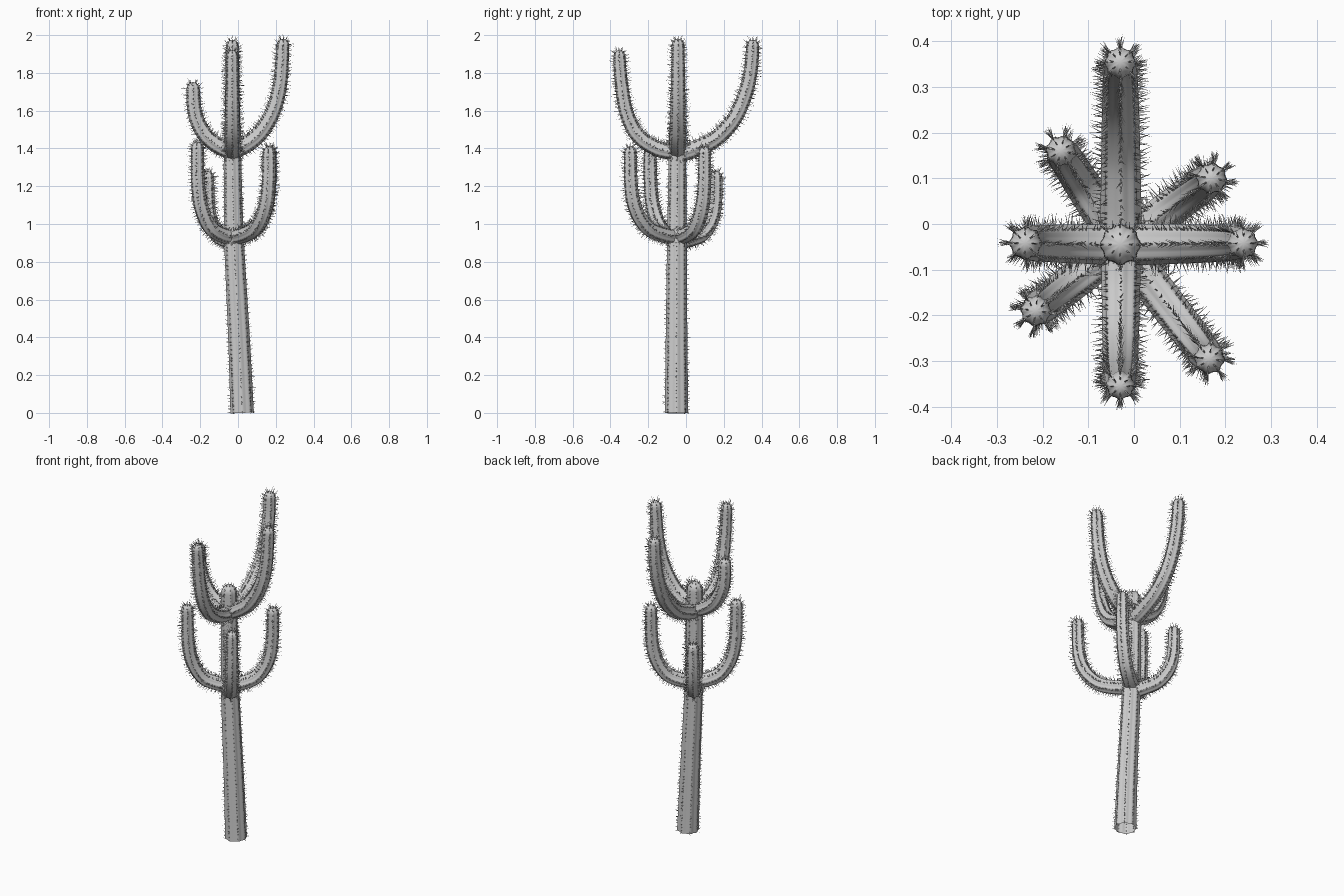
import bpy, bmesh, math, random
from mathutils import Vector

if "Cube" in bpy.data.objects:
    bpy.data.objects.remove(bpy.data.objects["Cube"])

random.seed(4)
RIBS, SEG = 8, 40


def smooth_path(pts, step=0.016):
    """Catmull-Rom through the points, resampled at an even step."""
    p = [2 * pts[0] - pts[1]] + pts + [2 * pts[-1] - pts[-2]]
    dense = []
    for i in range(1, len(p) - 2):
        a, b, c, d = p[i - 1:i + 3]
        for k in range(40):
            t = k / 40
            dense.append(0.5 * (2 * b + (c - a) * t + (2 * a - 5 * b + 4 * c - d) * t * t
                                + (3 * b - a - 3 * c + d) * t ** 3))
    dense.append(pts[-1])
    out, acc = [dense[0]], 0
    for u, v in zip(dense, dense[1:]):
        acc += (v - u).length
        if acc >= step:
            out.append(v)
            acc = 0
    out[-1] = pts[-1]
    return out


def make_object(name, bm, smooth):
    me = bpy.data.meshes.new(name)
    bm.to_mesh(me)
    bm.free()
    for f in me.polygons:
        f.use_smooth = smooth
    bpy.context.collection.objects.link(bpy.data.objects.new(name, me))


def add_spine(bm, base, direction, length, width):
    d = direction.normalized()
    u = d.orthogonal().normalized()
    w = d.cross(u)
    ring = [bm.verts.new(base - d * 0.004 + width * (u * math.cos(a) + w * math.sin(a)))
            for a in (0, 2.094, 4.189)]
    tip = bm.verts.new(base + d * length)
    for i in range(3):
        bm.faces.new((ring[i], ring[(i + 1) % 3], tip))


def stem(name, pts, side, r0, r1, spine):
    """Ribbed, round-tipped tube along a planar path, with rows of spines."""
    path = smooth_path([Vector(p) for p in pts])
    n = len(path)
    tan = [(path[min(i + 1, n - 1)] - path[max(i - 1, 0)]).normalized() for i in range(n)]
    # body rings, then dome rings
    rings = []
    for i in range(n):
        if (path[-1] - path[i]).length > r1 or i < n // 2:
            rings.append((path[i], tan[i], r0 + (r1 - r0) * i / n))
    body = len(rings)
    c = path[-1] - tan[-1] * r1
    for k in range(0, 6):
        a = k / 6 * math.pi / 2
        rings.append((c + tan[-1] * r1 * math.sin(a), tan[-1], r1 * math.cos(a)))

    def point(ring, ang):
        p, t, r = ring
        out = side * math.cos(ang) + t.cross(side) * math.sin(ang)
        return p + out * r * (0.87 + 0.13 * abs(math.cos(ang * RIBS / 2))), out

    bm = bmesh.new()
    loops = [[bm.verts.new(point(rg, 2 * math.pi * j / SEG)[0]) for j in range(SEG)] for rg in rings]
    for a, b in zip(loops, loops[1:]):
        for j in range(SEG):
            k = (j + 1) % SEG
            bm.faces.new((a[j], a[k], b[k], b[j]))
    tip = bm.verts.new(path[-1])
    for j in range(SEG):
        bm.faces.new((loops[-1][j], loops[-1][(j + 1) % SEG], tip))
    make_object(name, bm, True)

    # spines along the rib crests
    bm = bmesh.new()
    for i, rg in enumerate(rings):
        dome = i >= body
        for j in range(RIBS):
            if dome and (i - body) % 2:
                continue
            for s in (-1, 1):
                base, out = point(rg, 2 * math.pi * j / RIBS)
                t = rg[1]
                if dome:
                    out = (base - c).normalized()
                d = out + t * random.uniform(-0.1, 0.5) + t.cross(out) * s * random.uniform(0, 0.45)
                add_spine(bm, base + t * random.uniform(-0.006, 0.006), d,
                          spine * random.uniform(0.6, 1.15), 0.0018)
    make_object(name + "_spines", bm, False)


# trunk, open at the base and leaning slightly
stem("trunk", [(0.022, -0.05, 0), (0.005, -0.05, 0.4), (-0.02, -0.048, 0.9),
               (-0.028, -0.046, 1.25), (-0.03, -0.045, 1.55)], Vector((0, 1, 0)), 0.062, 0.044, 0.016)

ROOT = Vector((-0.028, -0.045, 0))


def arm(name, tip, profile, r0, r1):
    """profile: (fraction of reach, height) pairs from the trunk to the tip."""
    reach = Vector((tip[0], tip[1], 0)) - ROOT
    side = Vector((-reach.y, reach.x, 0)).normalized()
    stem(name, [ROOT + reach * f + Vector((0, 0, z)) for f, z in profile], side, r0, r1, 0.028)


# lower whorl of four arms
for name, tip, top, low in (("lower_arm_back_right", (0.17, 0.10), 1.41, 0.93),
                            ("lower_arm_back_left", (-0.16, 0.16), 1.28, 0.905),
                            ("lower_arm_front_left", (-0.215, -0.19), 1.435, 0.93),
                            ("lower_arm_front_right", (0.165, -0.295), 1.41, 0.93)):
    h = top - low
    arm(name, tip, [(0, low), (0.35, low + 0.015), (0.65, low + 0.11 * h), (0.88, low + 0.3 * h),
                    (0.98, low + 0.56 * h), (1, top)], 0.042, 0.033)

# upper whorl of four arms
arm("upper_arm_back", (-0.03, 0.355), [(0, 1.37), (0.22, 1.395), (0.5, 1.45), (0.74, 1.55),
    (0.9, 1.69), (0.975, 1.83), (1, 1.975)], 0.046, 0.034)
arm("upper_arm_front", (-0.03, -0.355), [(0, 1.38), (0.35, 1.40), (0.68, 1.47), (0.87, 1.59),
    (0.96, 1.75), (1, 1.92)], 0.044, 0.031)
arm("upper_arm_right", (0.24, -0.042), [(0, 1.385), (0.29, 1.425), (0.55, 1.485), (0.8, 1.6),
    (0.94, 1.75), (1, 1.98)], 0.046, 0.033)
arm("upper_arm_left", (-0.238, -0.042), [(0, 1.385), (0.33, 1.41), (0.67, 1.465), (0.9, 1.55),
    (0.98, 1.63), (1, 1.75)], 0.045, 0.035)
